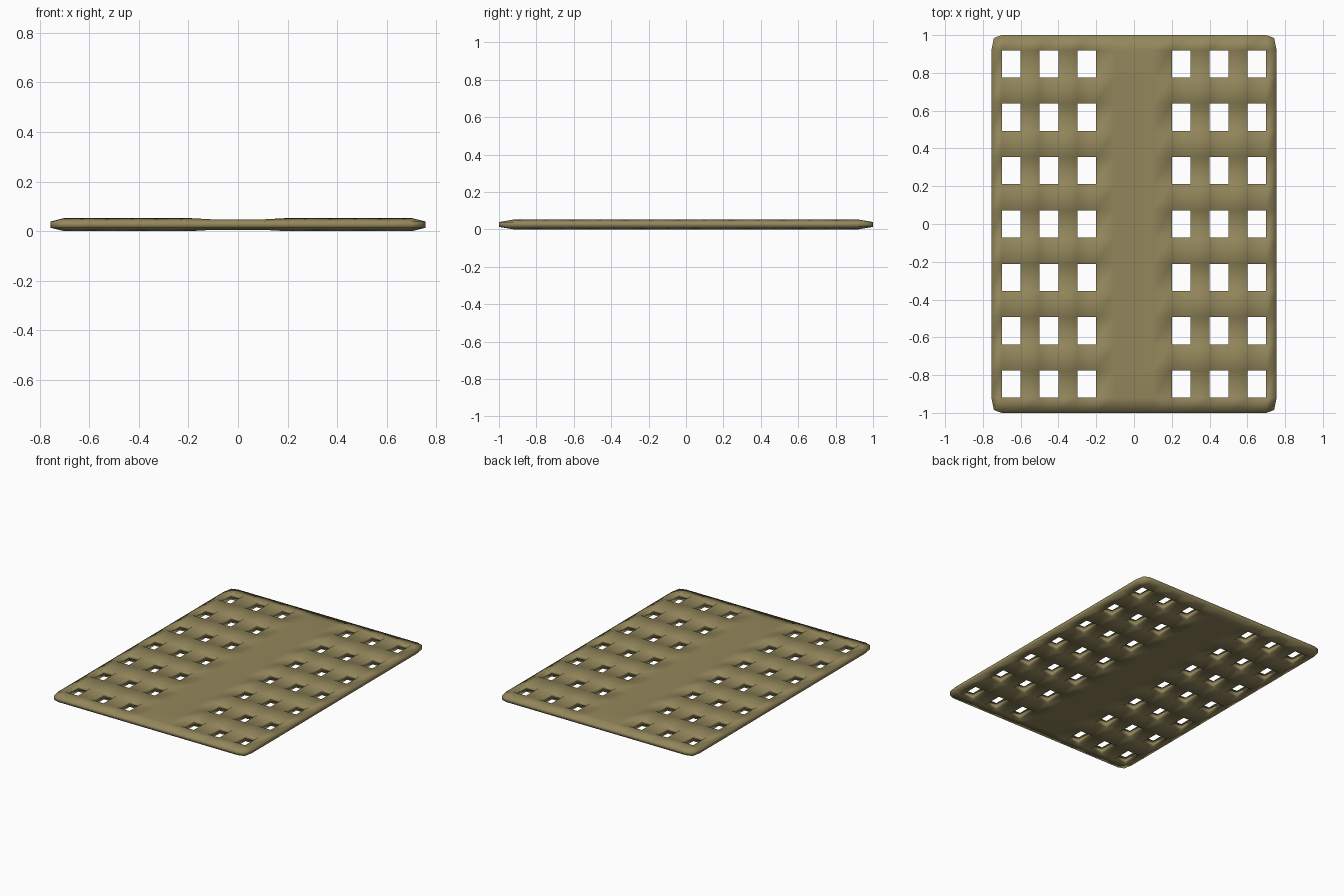
import bpy, bmesh

if "Cube" in bpy.data.objects:
    bpy.data.objects.remove(bpy.data.objects["Cube"])

# Grid lines: rim, hole edges, and the solid centre band
half_x = [0.1, 0.2, 0.3, 0.4, 0.5, 0.6, 0.7, 0.755]
xs = [-x for x in reversed(half_x)] + half_x
ys = [-1.0]
for r in range(-3, 4):
    ys += [r * 0.2825 - 0.072, r * 0.2825 + 0.072]
ys.append(1.0)
nx, ny = len(xs), len(ys)


def is_hole(i, j):
    if not (0 <= i < nx - 1 and 0 <= j < ny - 1):
        return True
    cx = abs(xs[i] + xs[i + 1]) / 2
    return j % 2 == 1 and any(abs(cx - c) < 0.02 for c in (0.25, 0.45, 0.65))


def place(i, j, top):
    x, y = xs[i], ys[j]
    ex, ey = i in (0, nx - 1), j in (0, ny - 1)
    half = 0.0265
    if abs(x) < 0.15:
        half = 0.021          # slightly thinner centre band
    if ex or ey:
        half = 0.013          # tapered rim
    if ex and ey:             # clipped corners
        x, y = x * 0.983, y * 0.985
    return x, y, 0.0265 + (half if top else -half)


bm = bmesh.new()
top = [[bm.verts.new(place(i, j, True)) for j in range(ny)] for i in range(nx)]
bot = [[bm.verts.new(place(i, j, False)) for j in range(ny)] for i in range(nx)]

# Solid cells, with walls wherever a cell borders a hole or the outside
for i in range(nx - 1):
    for j in range(ny - 1):
        if is_hole(i, j):
            continue
        c = [(i, j), (i + 1, j), (i + 1, j + 1), (i, j + 1)]
        bm.faces.new([top[a][b] for a, b in c])
        bm.faces.new([bot[a][b] for a, b in reversed(c)])
        for k, (di, dj) in enumerate([(0, -1), (1, 0), (0, 1), (-1, 0)]):
            if is_hole(i + di, j + dj):
                (a, b), (p, q) = c[k], c[(k + 1) % 4]
                bm.faces.new([bot[a][b], bot[p][q], top[p][q], top[a][b]])

bmesh.ops.recalc_face_normals(bm, faces=bm.faces)
for f in bm.faces:
    f.smooth = True
mesh = bpy.data.meshes.new("perforated_plate")
bm.to_mesh(mesh)
bm.free()

# Single olive colour
mat = bpy.data.materials.new("olive drab")
mat.diffuse_color = (0.29, 0.24, 0.105, 1)
mat.use_nodes = True
mat.node_tree.nodes["Principled BSDF"].inputs["Base Color"].default_value = mat.diffuse_color
mesh.materials.append(mat)
plate = bpy.data.objects.new("perforated_plate", mesh)
bpy.context.collection.objects.link(plate)
